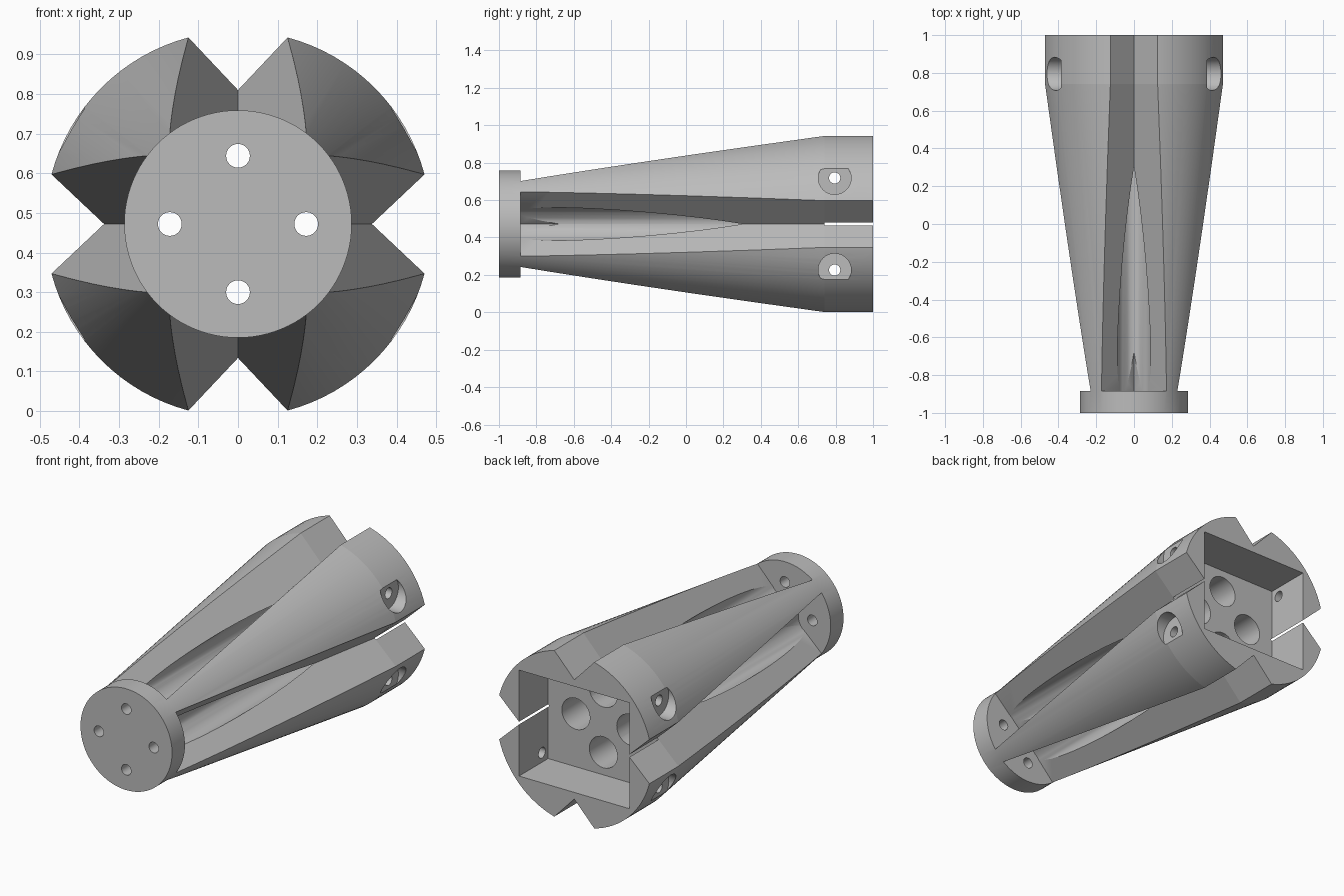
import bpy
import bmesh
import math
from mathutils import Matrix, Vector

if "Cube" in bpy.data.objects:
    bpy.data.objects.remove(bpy.data.objects["Cube"], do_unlink=True)

AXIS_Z = 0.472                      # height of the long axis
FLANGE_Y, BEND_Y = -0.885, 0.74     # back of the flange, start of the straight end
FLANGE_R, BODY_R = 0.287, 0.487
BORE_OFFSET, BORE_R, BOLT_R = 0.172, 0.088, 0.03

grey = bpy.data.materials.new("light grey")
grey.use_nodes = True
colour = (0.5, 0.5, 0.5, 1)
grey.diffuse_color = colour
grey.node_tree.nodes["Principled BSDF"].inputs["Base Color"].default_value = colour


def make_object(name, bm):
    bmesh.ops.recalc_face_normals(bm, faces=bm.faces)
    mesh = bpy.data.meshes.new(name)
    bm.to_mesh(mesh)
    bm.free()
    obj = bpy.data.objects.new(name, mesh)
    bpy.context.collection.objects.link(obj)
    return obj


def loft(name, sections):
    """Bridge equal closed sections and cap both ends."""
    bm = bmesh.new()
    rings = [[bm.verts.new(p) for p in s] for s in sections]
    n = len(rings[0])
    for a, b in zip(rings, rings[1:]):
        for i in range(n):
            j = (i + 1) % n
            bm.faces.new((a[i], a[j], b[j], b[i]))
    bm.faces.new(rings[0])
    bm.faces.new(rings[-1])
    return make_object(name, bm)


def circle(radius, y, sides, x=0, z=0):
    angles = [math.tau * i / sides for i in range(sides)]
    return [(x + radius * math.cos(t), y, z + radius * math.sin(t)) for t in angles]


def bore_y(name, radius, start, end, x, z):
    return loft(name, [circle(radius, y, 32, x, z) for y in (start, end)])


def bore_x(name, radius, start, end, y, z):
    obj = bore_y(name, radius, start, end, 0, z)
    obj.data.transform(Matrix.Translation((0, y, 0)) @ Matrix.Rotation(-math.pi / 2, 4, "Z"))
    return obj


def groove(name, turn):
    """V-shaped cutter whose apex climbs outward toward the back."""
    half, slope = 0.5, 1.06
    sections = []
    for y, apex in ((FLANGE_Y, 0.047), (BEND_Y, 0.338), (1.1, 0.338)):
        top = apex + half * slope
        sections.append([(0, y, apex), (half, y, top), (-half, y, top)])
    obj = loft(name, sections)
    obj.data.transform(Matrix.Rotation(turn, 4, "Y"))
    return obj


# Flange, tapered body and straight rear end
body = loft("tapered_body", [circle(r, y, 96) for r, y in (
    (FLANGE_R, -1), (FLANGE_R, FLANGE_Y), (BODY_R, BEND_Y), (BODY_R, 1))])
body.data.materials.append(grey)

cutters = []
for i in range(4):
    turn = i * math.pi / 2
    x, z = BORE_OFFSET * math.sin(turn), BORE_OFFSET * math.cos(turn)
    # V groove, long bore behind it, and bolt hole through the flange
    cutters.append(groove("groove_cutter", turn))
    cutters.append(bore_y("bore_cutter", BORE_R, FLANGE_Y, 0.9, x, z))
    cutters.append(bore_y("flange_hole_cutter", BOLT_R, -1.1, -0.8, x, z))

# Rectangular rear pocket
bm = bmesh.new()
bmesh.ops.create_cube(bm, size=1, matrix=Matrix.LocRotScale(
    Vector((0, BEND_Y + 0.25, 0)), None, Vector((0.692, 0.5, 0.6))))
cutters.append(make_object("pocket_cutter", bm))

# Side screw holes with flat counterbores
for z in (-0.246, 0.246):
    cutters.append(bore_x("screw_hole_cutter", BOLT_R, -0.6, 0.6, 0.795, z))
    for start, end in ((0.387, 0.6), (-0.6, -0.387)):
        cutters.append(bore_x("counterbore_cutter", BORE_R, start, end, 0.795, z))

for cutter in cutters:
    cutter.hide_render = True
    mod = body.modifiers.new(cutter.name, "BOOLEAN")
    mod.operation, mod.solver, mod.object = "DIFFERENCE", "EXACT", cutter

# Bake the cuts and discard the cutters
bpy.context.view_layer.update()
depsgraph = bpy.context.evaluated_depsgraph_get()
baked = bpy.data.meshes.new_from_object(body.evaluated_get(depsgraph))
body.modifiers.clear()
body.data = baked
for cutter in cutters:
    bpy.data.objects.remove(cutter, do_unlink=True)
baked.materials.clear()
baked.materials.append(grey)
for poly in baked.polygons:
    poly.material_index = 0

# Smooth curved walls, with a crisp line where the taper ends
bpy.ops.object.select_all(action="DESELECT")
body.select_set(True)
bpy.context.view_layer.objects.active = body
bpy.ops.object.shade_smooth_by_angle(angle=math.radians(25))
for edge in body.data.edges:
    if all(abs(body.data.vertices[v].co.y - BEND_Y) < 0.002 for v in edge.vertices):
        edge.use_edge_sharp = True
body.location.z = AXIS_Z
